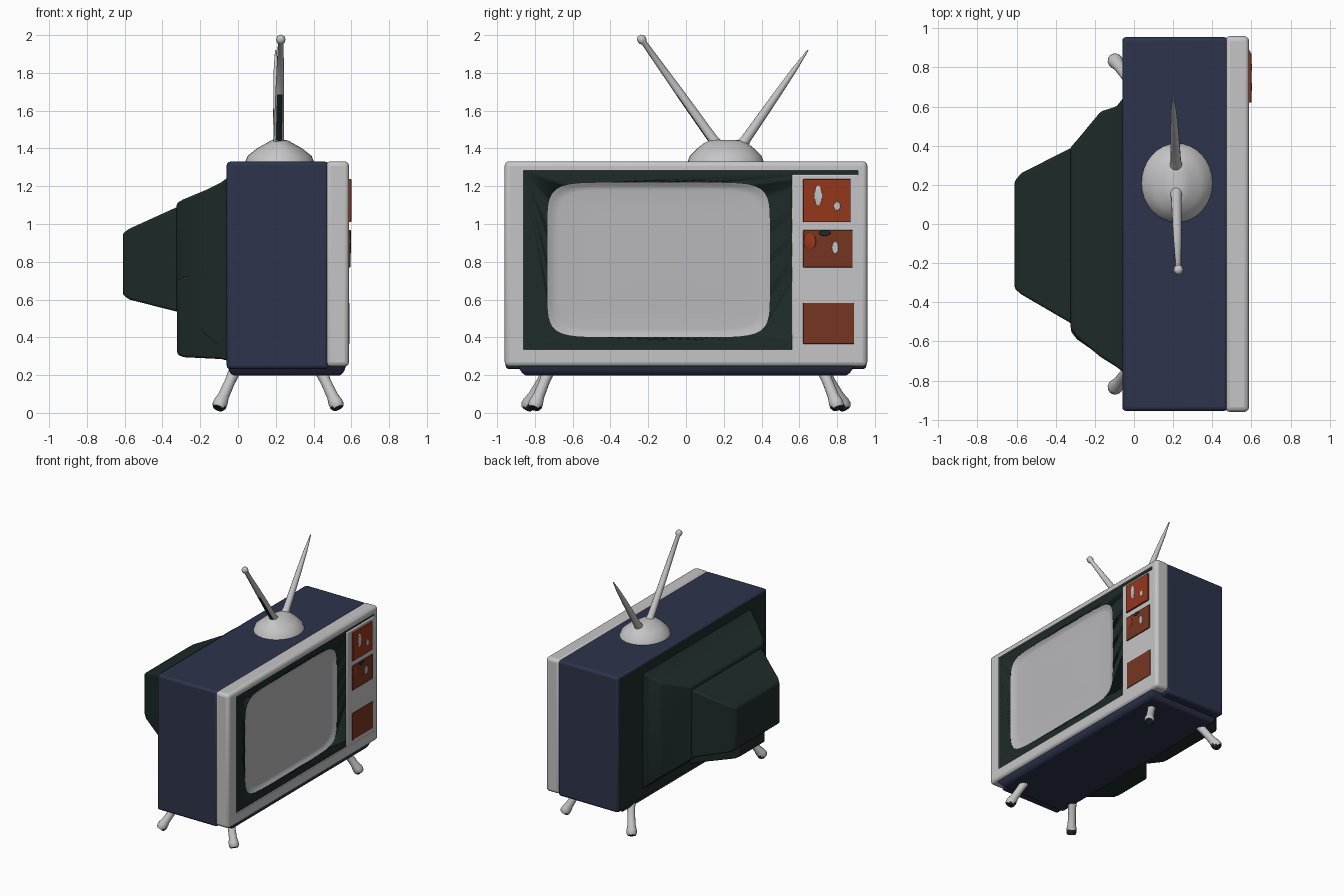
import bpy, bmesh, math
from mathutils import Vector

if "Cube" in bpy.data.objects:
    bpy.data.objects.remove(bpy.data.objects["Cube"])


def mat(name, r, g, b):
    m = bpy.data.materials.new(name)
    m.diffuse_color = (r, g, b, 1)
    m.use_nodes = True
    m.node_tree.nodes["Principled BSDF"].inputs["Base Color"].default_value = m.diffuse_color
    return m


BLUE = mat("navy blue", 0.026, 0.034, 0.072)
GREEN = mat("dark green", 0.0125, 0.024, 0.0225)
LIGHT = mat("light grey", 0.56, 0.56, 0.57)
GLASS = mat("screen grey", 0.48, 0.48, 0.50)
RUST = mat("rust orange", 0.18, 0.036, 0.015)
RED = mat("red orange", 0.30, 0.038, 0.012)


def finish(name, bm, mats, bevel=0, rule=None, angle=35):
    bmesh.ops.recalc_face_normals(bm, faces=bm.faces)
    bm.normal_update()
    if rule:
        for f in bm.faces:
            f.material_index = rule(f)
    me = bpy.data.meshes.new(name)
    bm.to_mesh(me)
    bm.free()
    for m in mats:
        me.materials.append(m)
    ob = bpy.data.objects.new(name, me)
    bpy.context.collection.objects.link(ob)
    if bevel:
        b = ob.modifiers.new("bevel", 'BEVEL')
        b.width, b.segments, b.limit_method = bevel, 3, 'ANGLE'
        b.angle_limit = math.radians(25)
    bpy.ops.object.select_all(action='DESELECT')
    bpy.context.view_layer.objects.active = ob
    ob.select_set(True)
    bpy.ops.object.shade_smooth_by_angle(angle=math.radians(angle))
    return ob


def box(name, x, y, z, mats, bevel=0, rule=None):
    bm = bmesh.new()
    bmesh.ops.create_cube(bm, size=1)
    for v in bm.verts:
        v.co = [(a + b) / 2 + c * (b - a) for (a, b), c in zip((x, y, z), v.co)]
    return finish(name, bm, mats, bevel, rule)


def loft(name, rings, mats, bevel=0, rule=None, angle=35):
    bm = bmesh.new()
    rows = [[bm.verts.new(p) for p in r] for r in rings]
    n = len(rows[0])
    for a, b in zip(rows, rows[1:]):
        for i in range(n):
            j = (i + 1) % n
            bm.faces.new((a[i], a[j], b[j], b[i]))
    bm.faces.new(rows[0])
    bm.faces.new(rows[-1])
    return finish(name, bm, mats, bevel, rule, angle)


def cut(ob, cutter):
    cutter.hide_render = True
    cutter.hide_set(True)
    c = ob.modifiers.new("opening", 'BOOLEAN')
    c.object, c.operation, c.solver = cutter, 'DIFFERENCE', 'EXACT'


def circle(center, axis, r, n=14):
    q = Vector(axis).to_track_quat('Z', 'Y')
    return [Vector(center) + q @ Vector((r * math.cos(t), r * math.sin(t), 0))
            for t in (2 * math.pi * i / n for i in range(n))]


def rod(name, a, b, stops, mats, rule=None):
    a, b = Vector(a), Vector(b)
    return loft(name, [circle(a.lerp(b, t), b - a, r) for t, r in stops], mats, 0, rule, 60)


def oval(x, cy, cz, ry, rz, power, n=128):
    # superellipse in the plane of the screen
    pts = []
    for i in range(n):
        t = 2 * math.pi * i / n
        c, s = math.cos(t), math.sin(t)
        k = (abs(c) ** power + abs(s) ** power) ** (-1 / power)
        pts.append((x, cy + ry * c * k, cz + rz * s * k))
    return pts


# cabinet: blue shell with a green back, and a tapered base
box("cabinet", (-0.06, 0.48), (-0.955, 0.955), (0.232, 1.33), [BLUE, GREEN], 0.02,
    lambda f: int(f.normal.x < -0.9))
loft("cabinet_base", [[(x0, -y, z), (x1, -y, z), (x1, y, z), (x0, y, z)] for x0, x1, y, z in
                      ((-0.055, 0.575, 0.90, 0.26), (-0.045, 0.56, 0.87, 0.215),
                       (-0.025, 0.54, 0.85, 0.197))], [BLUE], 0.01)

# front frame as a rounded block with an opening
frame = box("front_frame", (0.465, 0.588), (-0.96, 0.96), (0.245, 1.332), [LIGHT], 0.025)
cut(frame, box("frame_cutter", (0.52, 0.7), (-0.86, 0.91), (0.335, 1.282), [LIGHT]))

# green surround with a rounded opening, recessed screen and control panel
surround = box("screen_surround", (0.51, 0.577), (-0.862, 0.912), (0.333, 1.284), [GREEN])
cut(surround, loft("screen_cutter", [oval(x, -0.145, 0.81, 0.589, 0.409, 8)
                                     for x in (0.4, 0.7)], [GREEN]))
loft("screen", [oval(x, -0.145, 0.81, 0.59 * s, 0.41 * s, 8) for x, s in
                ((0.515, 1), (0.576, 1), (0.570, 0.975), (0.560, 0.945), (0.557, 0.9),
                 (0.559, 0.6), (0.56, 0.2))], [GLASS], 0, None, 50)
box("control_panel", (0.55, 0.587), (0.56, 0.925), (0.32, 1.262), [LIGHT], 0.009)

# controls
for name, y0, y1, z0, z1, m, x in (("upper_control", 0.62, 0.872, 1.01, 1.238, RED, 0.600),
                                   ("middle_control", 0.62, 0.882, 0.77, 0.968, RUST, 0.595),
                                   ("lower_control", 0.62, 0.89, 0.365, 0.583, RUST, 0.591)):
    box(name, (0.57, x), (y0, y1), (z0, z1), [m], 0.004)
for i, (y, z, ry, rz, m, x) in enumerate(((0.70, 1.15, 0.022, 0.055, LIGHT, 0.599),
                                          (0.80, 1.095, 0.018, 0.025, LIGHT, 0.599),
                                          (0.79, 0.875, 0.018, 0.035, LIGHT, 0.594),
                                          (0.655, 0.905, 0.035, 0.045, RED, 0.594),
                                          (0.735, 0.952, 0.032, 0.016, GREEN, 0.594))):
    loft("control_mark_%d" % i, [oval(x, y, z, ry, rz, 2, 16),
                                 oval(x + 0.003, y, z, ry * 0.9, rz * 0.9, 2, 16)], [m])


# stepped housing for the tube at the back: x, y range, z range per section
def housing(name, sections):
    loft(name, [[(x, y0, z0), (x, y1, z0), (x, y1, z1), (x, y0, z1)]
                for x, y0, y1, z0, z1 in sections], [GREEN], 0.012)


housing("rear_housing", ((-0.05, -0.76, 0.65, 0.30, 1.25), (-0.09, -0.73, 0.60, 0.34, 1.22),
                         (-0.17, -0.68, 0.575, 0.41, 1.18), (-0.29, -0.58, 0.43, 0.50, 1.13),
                         (-0.325, -0.53, 0.39, 0.53, 1.11)))
housing("tube_cover", ((-0.30, -0.52, 0.40, 0.53, 1.10), (-0.575, -0.36, 0.26, 0.60, 0.975),
                       (-0.61, -0.33, 0.22, 0.625, 0.95)))
housing("lower_housing", ((-0.05, -0.76, 0.05, 0.275, 0.75), (-0.09, -0.73, 0.0, 0.285, 0.75),
                          (-0.29, -0.59, -0.20, 0.295, 0.72), (-0.322, -0.55, -0.24, 0.31, 0.70)))

# aerial base and two rods
loft("aerial_base", [[(0.22 + rx * math.cos(t), 0.21 + (ry * math.sin(t)), z)
                      for t in (2 * math.pi * i / 32 for i in range(32))]
                     for rx, ry, z in ((0.185, 0.205, 1.32), (0.17, 0.19, 1.36),
                                       (0.12, 0.15, 1.40), (0.07, 0.115, 1.428),
                                       (0.045, 0.085, 1.442), (0.02, 0.05, 1.446))],
     [LIGHT], 0, None, 60)
under = lambda f: int(f.normal.z < -0.3 and f.calc_center_median().z < 1.71)
rod("long_aerial", (0.215, 0.17, 1.41), (0.227, -0.24, 1.985),
    ((0, 0.036), (0.08, 0.027), (0.3, 0.025), (0.5, 0.023), (0.955, 0.015), (0.965, 0.022),
     (0.985, 0.025), (1.005, 0.022), (1.02, 0.01)), [LIGHT, GREEN],
    lambda f: int(f.normal.z < -0.45 and f.calc_center_median().z < 1.71))
rod("short_aerial", (0.215, 0.29, 1.41), (0.20, 0.645, 1.92),
    ((0, 0.036), (0.08, 0.027), (0.3, 0.024), (0.55, 0.020), (0.8, 0.014), (1, 0.004)),
    [LIGHT])

# splayed legs with dark soles
for side, sy in (("left", -1), ("right", 1)):
    for end, x0, x1, y1 in (("rear", -0.01, -0.105, 0.845), ("front", 0.43, 0.53, 0.805)):
        rod("%s_%s_leg" % (end, side), (x0, sy * 0.72, 0.24), (x1, sy * y1, 0.025),
            ((0, 0.034), (0.35, 0.028), (0.7, 0.03), (0.85, 0.038), (0.94, 0.038), (1.0, 0.03)),
            [LIGHT, GREEN], lambda f: int(f.calc_center_median().z < 0.035 and f.normal.z < -0.3))
